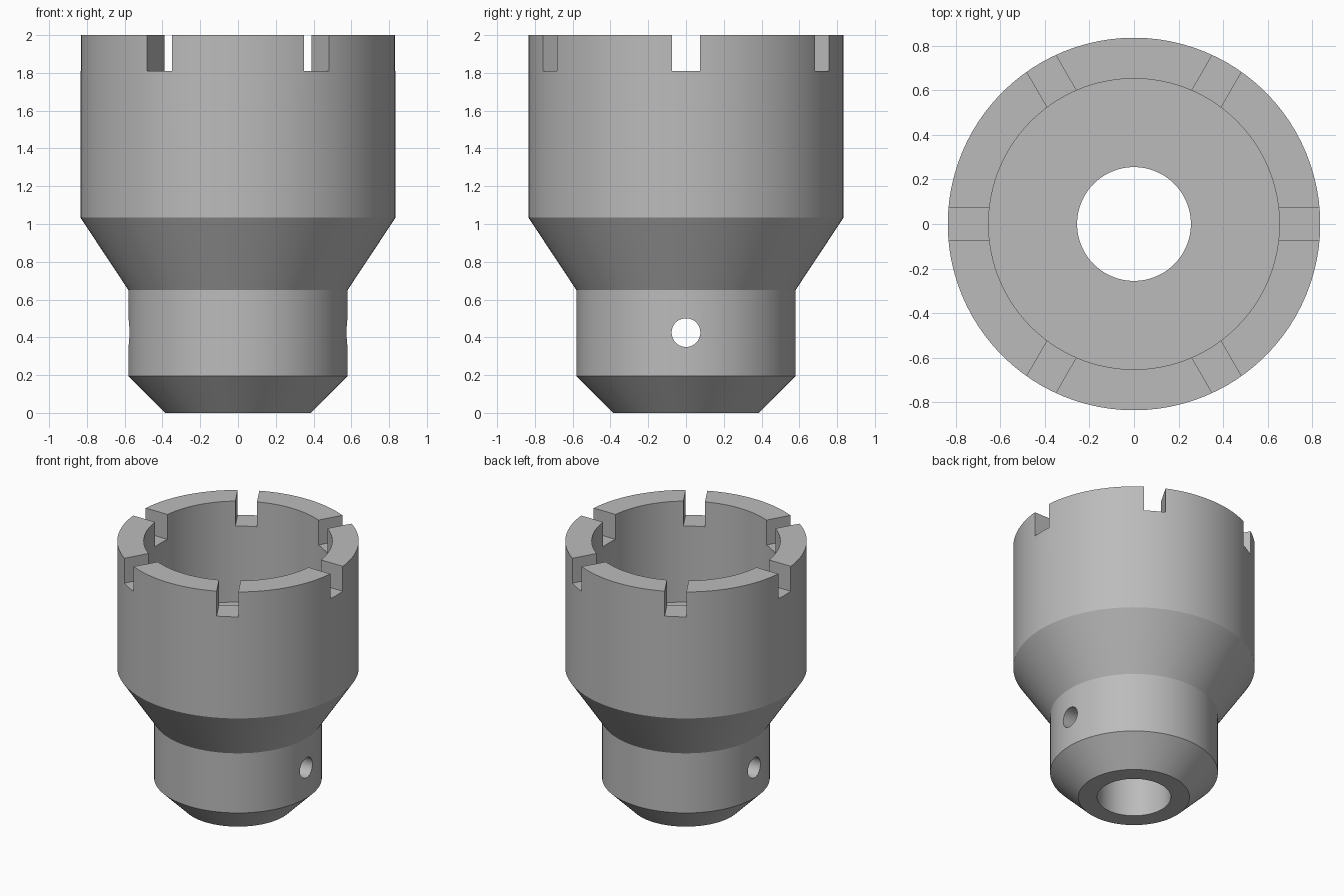
import bpy
import math

# Remove the default cube
cube = bpy.data.objects.get("Cube")
if cube:
    bpy.data.objects.remove(cube, do_unlink=True)

SEGMENTS = 96
HEIGHT = 2.0

# Plain grey metal
steel = bpy.data.materials.new("grey_steel")
steel.use_nodes = True
grey = (0.5, 0.5, 0.5, 1)
steel.diffuse_color = grey
steel.node_tree.nodes["Principled BSDF"].inputs["Base Color"].default_value = grey


def lathe(name, profile):
    """Turn a closed (radius, z) profile around the z axis."""
    n = len(profile)
    verts, faces = [], []
    for s in range(SEGMENTS):
        a = 2 * math.pi * s / SEGMENTS
        verts += [(r * math.cos(a), r * math.sin(a), z) for r, z in profile]
        t = (s + 1) % SEGMENTS
        for i in range(n):
            j = (i + 1) % n
            faces.append((s * n + i, t * n + i, t * n + j, s * n + j))
    mesh = bpy.data.meshes.new(name)
    mesh.from_pydata(verts, [], faces)
    mesh.materials.append(steel)
    obj = bpy.data.objects.new(name, mesh)
    bpy.context.collection.objects.link(obj)
    return obj


def cut(target, cutter):
    """Subtract the cutter, apply the result and discard the cutter."""
    cutter.hide_render = True
    cutter.data.materials.append(steel)
    mod = target.modifiers.new("cut", "BOOLEAN")
    mod.operation = "DIFFERENCE"
    mod.solver = "EXACT"
    mod.object = cutter
    bpy.context.view_layer.objects.active = target
    bpy.ops.object.modifier_apply(modifier=mod.name)
    bpy.data.objects.remove(cutter, do_unlink=True)


# Turned body: chamfered shank, flared cup, flat cup floor and through bore
body = lathe("socket_body", [
    (0.255, 0), (0.385, 0), (0.58, 0.195), (0.58, 0.65), (0.835, 1.035),
    (0.835, HEIGHT), (0.652, HEIGHT), (0.652, 1.23), (0.255, 1.23),
])

# Six rim notches, cut as three bars across the cup
for k in range(3):
    bpy.ops.mesh.primitive_cube_add(size=1, location=(0, 0, 2.01),
                                    rotation=(0, 0, k * math.pi / 3))
    bar = bpy.context.object
    bar.name = "notch_cutter"
    bar.scale = (2, 0.15, 0.4)
    cut(body, bar)

# Cross pin hole through the shank
bpy.ops.mesh.primitive_cylinder_add(vertices=48, radius=0.076, depth=2,
                                    location=(0, 0, 0.425),
                                    rotation=(0, math.pi / 2, 0))
pin = bpy.context.object
pin.name = "pin_hole_cutter"
cut(body, pin)

# Smooth turned surfaces with crisp edges
bpy.ops.object.select_all(action="DESELECT")
body.select_set(True)
bpy.context.view_layer.objects.active = body
bpy.ops.object.shade_smooth_by_angle(angle=math.radians(30))
